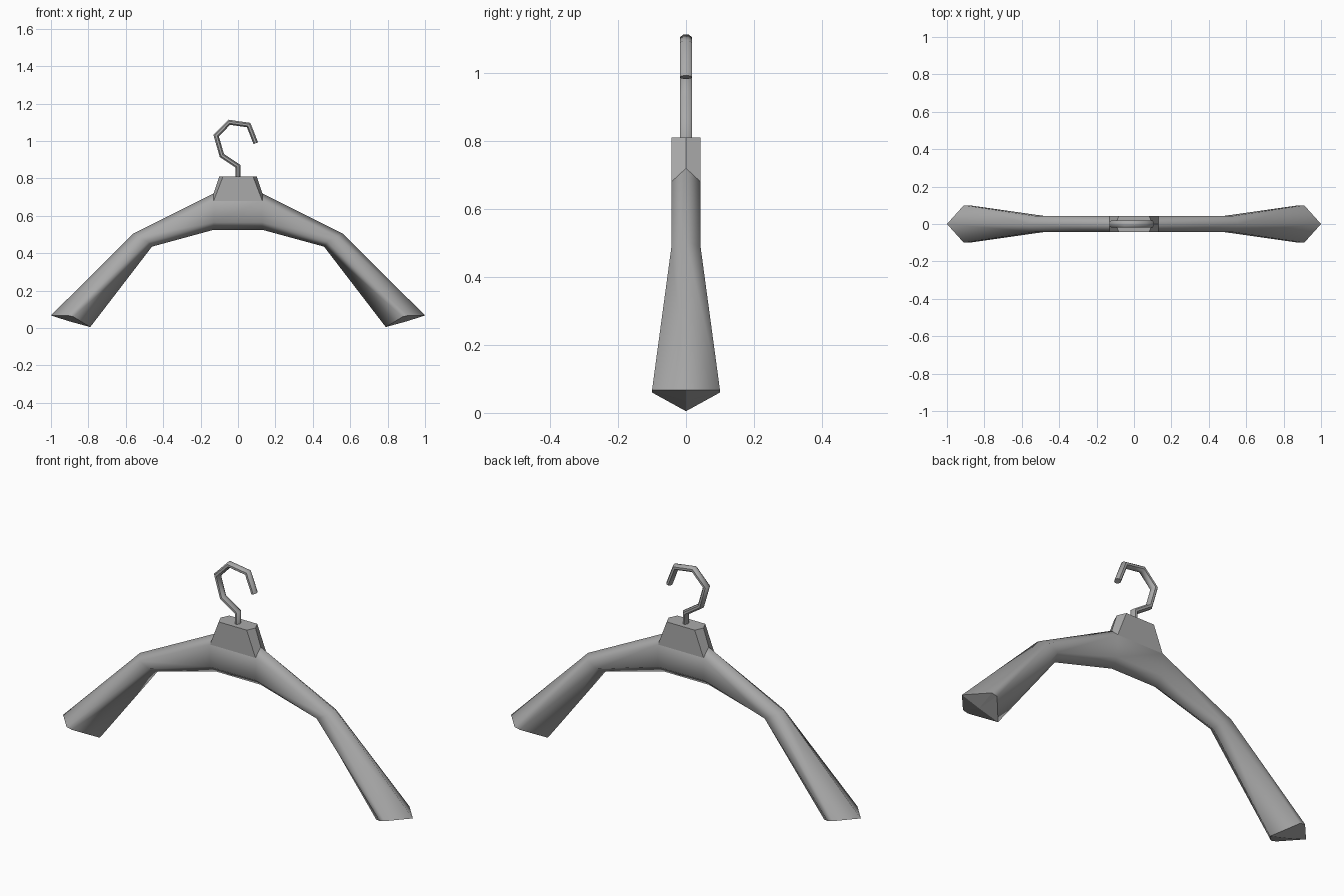
import bpy, bmesh, math
from mathutils import Vector

cube = bpy.data.objects.get("Cube")
if cube:
    bpy.data.objects.remove(cube)

grey = bpy.data.materials.new("neutral grey")
grey.use_nodes = True
colour = (0.4, 0.4, 0.4, 1)
grey.diffuse_color = colour
grey.node_tree.nodes["Principled BSDF"].inputs["Base Color"].default_value = colour


def finish(name, bm):
    bmesh.ops.recalc_face_normals(bm, faces=bm.faces)
    mesh = bpy.data.meshes.new(name)
    bm.to_mesh(mesh)
    bm.free()
    mesh.materials.append(grey)
    obj = bpy.data.objects.new(name, mesh)
    bpy.context.collection.objects.link(obj)
    return obj


def bridge(bm, a, b, skip=()):
    faces = []
    for i in range(len(a)):
        if i not in skip:
            j = (i + 1) % len(a)
            faces.append(bm.faces.new((a[i], a[j], b[j], b[i])))
            faces[-1].smooth = True
    return faces


# Wooden body: six-sided sections as x, z of top, upper side, lower side, bottom; then half depth
sections = [
    ((1.0, .067), (.91, .067), (.88, .06), (.79, .005), .1),
    ((.56, .505), (.53, .488), (.48, .46), (.46, .435), .043),
    ((.13, .72), (.13, .68), (.13, .565), (.13, .525), .043),
]


def ring(bm, section, side):
    top, upper, lower, bottom, depth = section
    spots = [(top, 0), (upper, -depth), (lower, -depth),
             (bottom, 0), (lower, depth), (upper, depth)]
    return [bm.verts.new((side * x, y, z)) for (x, z), y in spots]


bm = bmesh.new()
left = [ring(bm, s, 1) for s in sections]
right = [ring(bm, s, -1) for s in sections]
for arm, side in ((left, 1), (right, -1)):
    for a, b in zip(arm, arm[1:]):
        bridge(bm, a, b)
    # Folded end cap
    centre = bm.verts.new((side * .9, 0, .035))
    end = arm[0]
    for i in range(6):
        bm.faces.new((end[i], end[(i + 1) % 6], centre))
    for i in range(6):
        edge = bm.edges.get((end[i], end[(i + 1) % 6]))
        edge.smooth = False

# Middle section, left open above for the neck
l, r = left[-1], right[-1]
bridge(bm, l, r, skip=(0, 5))

# Tapered neck with pointed sides
base = [l[0], l[1], r[1], r[0], r[5], l[5]]
plan = [(.1, 0), (.08, -.043), (-.08, -.043), (-.1, 0), (-.08, .043), (.08, .043)]
top = [bm.verts.new((x, y, .81)) for x, y in plan]
for face in bridge(bm, base, top):
    face.smooth = False
bm.faces.new(top)
finish("hanger_body", bm)

# Bent metal hook: an eight-sided tube mitred along a flat path
path = [Vector((x, 0, z)) for x, z in (
    (0, .79), (0, .865), (-.086, .922), (-.117, 1.028),
    (-.047, 1.1), (.057, 1.085), (.095, .988))]
bm = bmesh.new()
rings = []
for i, p in enumerate(path):
    before = (p - path[i - 1]).normalized() if i else None
    after = (path[i + 1] - p).normalized() if i + 1 < len(path) else None
    before, after = before or after, after or before
    tangent = (before + after).normalized()
    across = Vector((tangent.z, 0, -tangent.x)) / tangent.dot(after)
    loop = []
    for k in range(8):
        a = math.tau * (k + .5) / 8
        offset = across * .014 * math.cos(a) + Vector((0, .0195 * math.sin(a), 0))
        loop.append(bm.verts.new(p + offset))
    rings.append(loop)
for a, b in zip(rings, rings[1:]):
    bridge(bm, a, b)
bm.faces.new(rings[0])
bm.faces.new(rings[-1])
hook = finish("hook", bm)
bpy.ops.object.select_all(action="DESELECT")
hook.select_set(True)
bpy.context.view_layer.objects.active = hook
bpy.ops.object.shade_smooth_by_angle(angle=math.radians(50))
